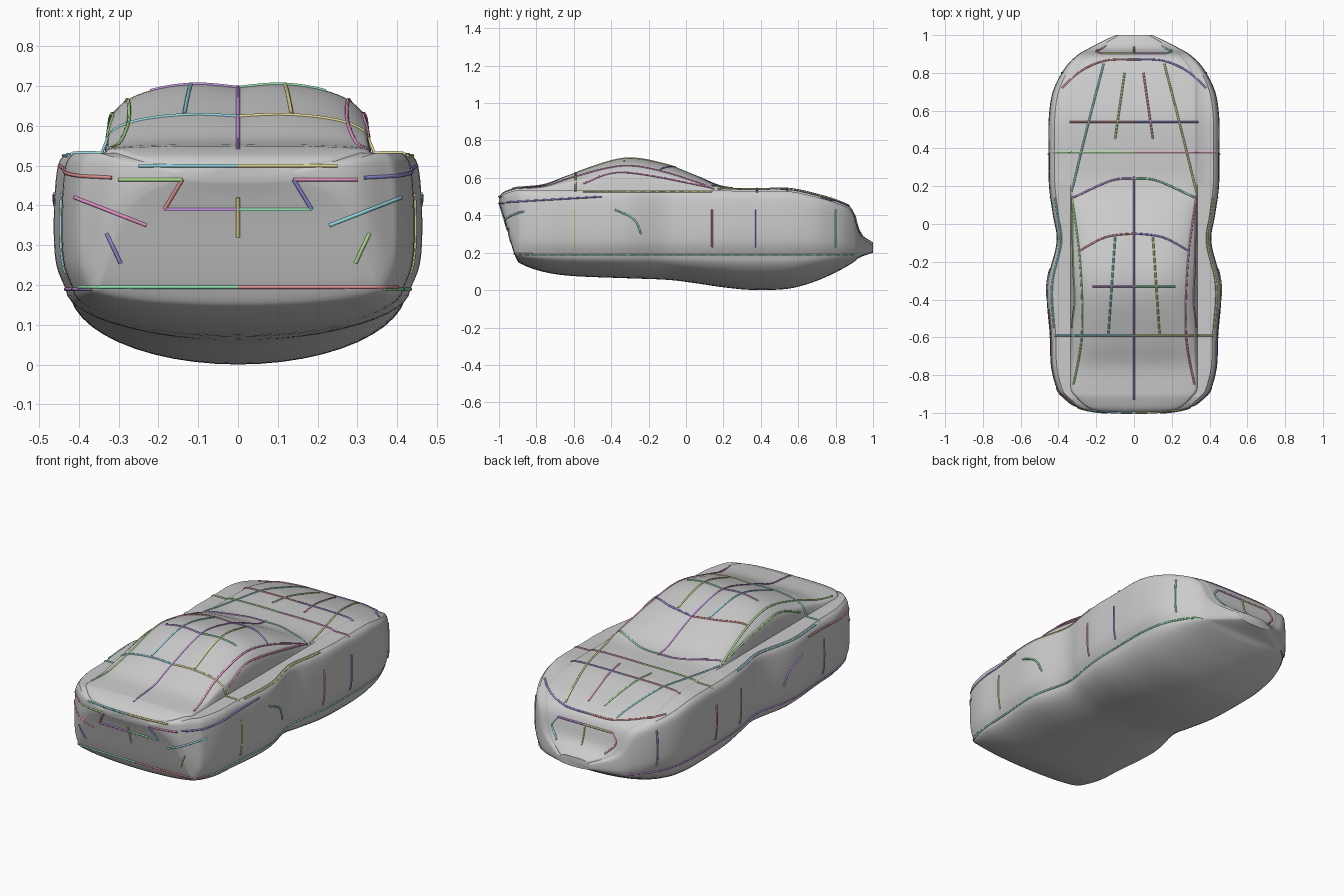
import bpy, bmesh, math, colorsys
from mathutils import Vector
from mathutils.bvhtree import BVHTree

if "Cube" in bpy.data.objects:
    bpy.data.objects.remove(bpy.data.objects["Cube"])

# body stations from tail to nose: y, half width, belly height, top height
STATIONS = [
    (-1, .16, .46, .50), (-.975, .29, .39, .525), (-.915, .375, .185, .547),
    (-.87, .41, .135, .552), (-.75, .44, .095, .567), (-.6, .445, .075, .625),
    (-.33, .462, .064, .705), (-.1, .41, .055, .67), (.05, .43, .037, .615),
    (.2, .45, .015, .553), (.36, .452, .001, .545), (.55, .452, .008, .543),
    (.7, .43, .05, .512), (.82, .37, .105, .475), (.89, .305, .145, .43),
    (.93, .24, .175, .31), (1, .1, .2, .255)]
SILL = .19


def catmull(pts, n):
    """Smooth path through tuples of any length, n samples per span."""
    p = [pts[0], *pts, pts[-1]]
    out = []
    for i in range(1, len(p) - 2):
        for k in range(n):
            t = k / n
            out.append(tuple(b + t * ((c - a) + t * (2*a - 5*b + 4*c - d + t * (3*b - a - 3*c + d))) / 2
                             for a, b, c, d in zip(*p[i-1:i+3])))
    return out + [tuple(pts[-1])]


def half_section(w, belly, top):
    """Half cross-section from belly centre over the side to roof centre."""
    sill = max(SILL, belly + .012)
    shoulder = min(.532, top - .015)
    s, r, c = shoulder - sill, top - shoulder, min(.335, .82 * w)
    quarter = [math.pi / 24 * i for i in range(12)]
    under = [(w * .935 * math.sin(a), sill - (sill - belly) * math.cos(a)) for a in quarter]
    side = [(w * u, sill + s * v) for u, v in
            ((.935, 0), (.985, .17), (1, .4), (.995, .7), (.975, .92), (.93, 1))]
    cabin = [(c * u, shoulder + r * v) for u, v in
             ((1, 0), (.97, .45), (.92, .62), (.8, .8), (.58, .94), (.3, 1), (0, .95))]
    return under + catmull(side, 4) + catmull(cabin, 4)


# body shell: loft through the cross-sections
bm = bmesh.new()
rings = []
for y, *p in catmull(STATIONS, 6):
    half = half_section(*p)
    ring = half + [(-x, z) for x, z in half[-2:0:-1]]
    rings.append([bm.verts.new((x, y, z)) for x, z in ring])
for a, b in zip(rings, rings[1:]):
    for i in range(len(a)):
        bm.faces.new((a[i-1], a[i], b[i], b[i-1]))
bm.faces.new(rings[0])
bm.faces.new(rings[-1])
bmesh.ops.recalc_face_normals(bm, faces=bm.faces)
tree = BVHTree.FromBMesh(bm)
mesh = bpy.data.meshes.new("body_shell")
bm.to_mesh(mesh)
bm.free()
body = bpy.data.objects.new("body_shell", mesh)
bpy.context.collection.objects.link(body)
bpy.context.view_layer.objects.active = body
body.select_set(True)
bpy.ops.object.shade_smooth_by_angle(angle=math.radians(40))

# palette for the feature lines
COLOURS = []
for i in range(8):
    m = bpy.data.materials.new(f"line_colour_{i}")
    m.diffuse_color = (*colorsys.hsv_to_rgb(i * .381 % 1, .6, .75), 1)
    m.use_nodes = True
    m.node_tree.nodes["Principled BSDF"].inputs["Base Color"].default_value = m.diffuse_color
    COLOURS.append(m)

# view -> ray start and direction for a 2D point on side s
CAST = {"top": lambda a, b, s: ((a*s, b, 2), (0, 0, -1)),
        "back": lambda a, b, s: ((a*s, -2, b), (0, 1, 0)),
        "nose": lambda a, b, s: ((a*s, 2, b), (0, -1, 0)),
        "side": lambda a, b, s: ((2*s, a, b), (-s, 0, 0))}


def line(name, view, *pts):
    """Mirrored thin tubes following the shell along a path drawn in one view."""
    on_axis = all(p[0] == 0 for p in pts) and view != "side"
    for s in ((1,) if on_axis else (1, -1)):
        rays = [CAST[view](a, b, s) for a, b in catmull(pts, 16)]
        hits = [tree.ray_cast(Vector(o), Vector(d))[0] for o, d in rays]
        hits = [h for h in hits if h]
        cu = bpy.data.curves.new(name, 'CURVE')
        cu.dimensions = '3D'
        cu.bevel_depth = .005
        cu.bevel_resolution = 1
        cu.use_fill_caps = True
        sp = cu.splines.new('POLY')
        sp.points.add(len(hits) - 1)
        for q, h in zip(sp.points, hits):
            q.co = (*h, 1)
        obj = bpy.data.objects.new(name, cu)
        bpy.context.collection.objects.link(obj)
        cu.materials.append(COLOURS[len(bpy.data.objects) % 8])


# roof, glass and bonnet lines
line("centre_line", "top", (0, -.93), (0, -.6), (0, -.2), (0, .25))
line("roof_line", "top", (.1, -.07), (.135, -.58))
line("roof_rail", "top", (.33, .15), (.285, -.2), (.275, -.58), (.32, -.85))
line("windscreen_top", "top", (0, -.05), (.15, -.07), (.285, -.14))
line("windscreen_base", "top", (0, .24), (.12, .23), (.32, .14))
line("bonnet_outer_line", "top", (.33, .17), (.25, .5), (.16, .85))
line("bonnet_inner_line", "top", (.1, .45), (.05, .8))
line("bonnet_edge", "top", (0, .87), (.15, .865), (.28, .81), (.38, .72))
for y, w in ((-.33, .22), (-.59, .42), (.38, .43), (.54, .34)):
    line("cross_line", "top", (0, y), (w / 2, y), (w, y))

# side lines
line("sill_line", "side", (-.9, SILL), (0, SILL), (.9, SILL))
line("belt_line", "side", (-.55, .525), (.14, .525))
line("window_arc", "side", (-.55, .57), (-.33, .63), (.13, .55))
line("rear_shoulder", "side", (-.96, .47), (-.45, .5))
line("wheel_arch", "side", (-.38, .43), (-.28, .38), (-.24, .3))
for y in (-.6, .14, .37, .8):
    line("side_seam", "side", (y, .23), (y, .43))

# tail lines
line("boot_lip", "back", (0, .5), (.25, .5))
line("tail_lamp", "back", (.14, .465), (.3, .465))
line("plate_side", "back", (.14, .465), (.185, .39))
line("plate_base", "back", (0, .39), (.185, .39))
line("plate_centre", "back", (0, .42), (0, .32))
line("bumper_crease", "back", (.23, .35), (.41, .42))
line("bumper_vent", "back", (.295, .255), (.33, .33))
line("tail_sill", "back", (0, .195), (.4, .195))

# nose lines
line("grille_top", "nose", (0, .4), (.17, .4))
line("grille_side", "nose", (.17, .4), (.2, .35), (.15, .29))
line("grille_centre", "nose", (0, .3), (0, .4))
